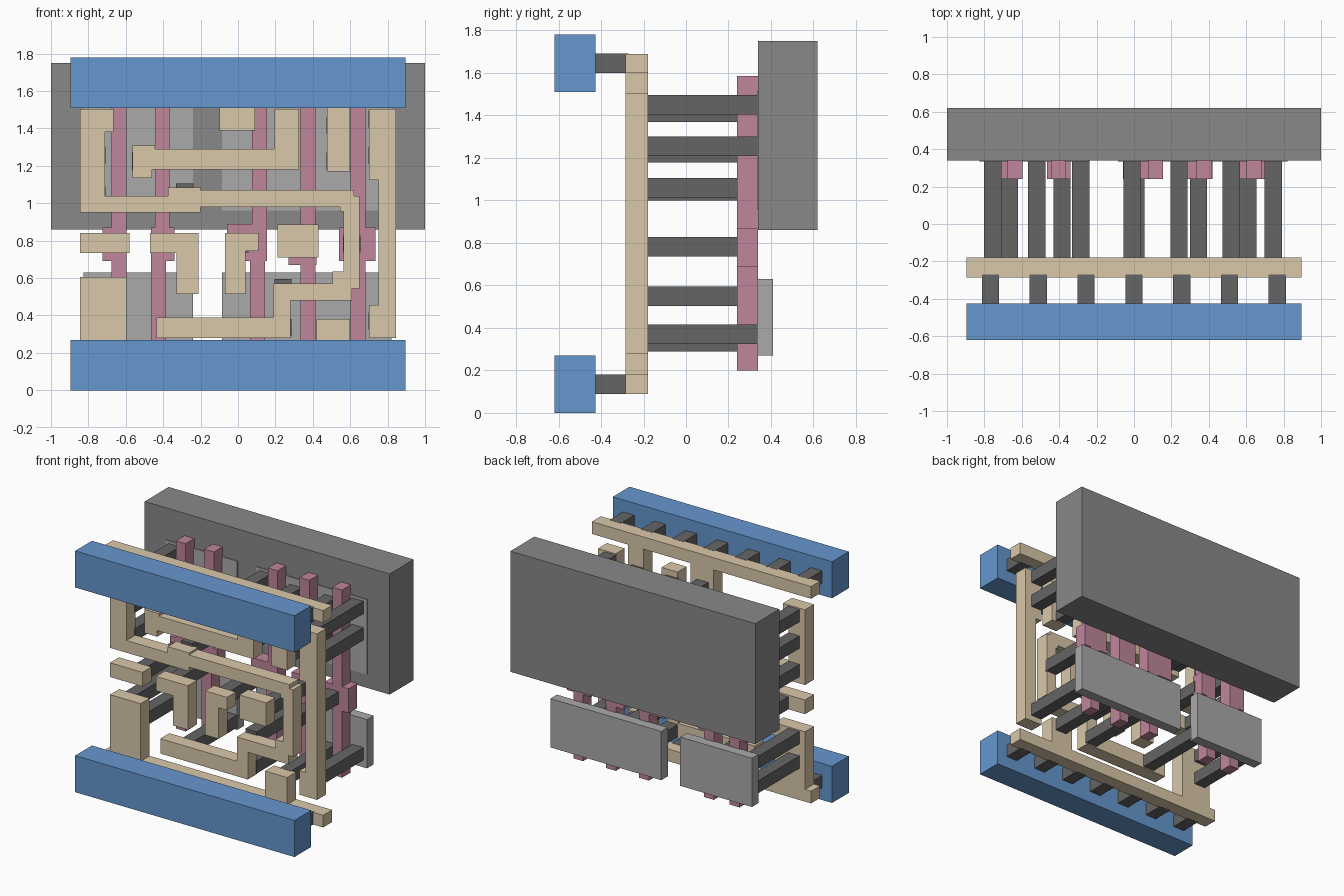
import bpy, bmesh


def material(name, color):
    m = bpy.data.materials.new(name)
    m.diffuse_color = (*color, 1)
    return m


BLUE = material("rail_blue", (0.13, 0.31, 0.62))
TAN = material("wire_tan", (0.70, 0.58, 0.40))
PINK = material("gate_pink", (0.52, 0.24, 0.33))
DARK = material("contact_grey", (0.13, 0.13, 0.13))
MID = material("well_grey", (0.25, 0.25, 0.25))
LIGHT = material("diffusion_grey", (0.40, 0.40, 0.40))


def slab(name, pts, y0, y1, mat):
    """Extrude an outline in the x-z plane from y0 to y1."""
    pts = [p for i, p in enumerate(pts) if p != pts[i - 1]]
    bm = bmesh.new()
    face = bm.faces.new([bm.verts.new((x, y0, z)) for x, z in pts])
    ext = bmesh.ops.extrude_face_region(bm, geom=[face])
    moved = [v for v in ext["geom"] if isinstance(v, bmesh.types.BMVert)]
    bmesh.ops.translate(bm, verts=moved, vec=(0, y1 - y0, 0))
    bmesh.ops.recalc_face_normals(bm, faces=bm.faces)
    me = bpy.data.meshes.new(name)
    bm.to_mesh(me)
    bm.free()
    me.materials.append(mat)
    ob = bpy.data.objects.new(name, me)
    bpy.context.collection.objects.link(ob)
    return ob


def box(name, x0, x1, y0, y1, z0, z1, mat):
    return slab(name, [(x0, z0), (x1, z0), (x1, z1), (x0, z1)], y0, y1, mat)


def wire(name, pts):
    return slab(name, pts, -0.285, -0.18, TAN)


def contact(name, x, z, y0, y1):
    return box(name, x - .046, x + .046, y0, y1, z - .046, z + .046, DARK)


# Outer power rails and the short plugs behind them
for side, z0, zc in (("bottom", 0, .135), ("top", 1.51, 1.645)):
    box(side + "_rail", -.895, .895, -.62, -.425, z0, z0 + .27, BLUE)
    for i in range(7):
        contact(side + "_rail_plug", -.767 + i * .2555, zc, -.43, -.27)

# Inner rails with their branches
wire("top_inner_rail", [
    (-.895, 1.6), (-.1, 1.6), (-.1, 1.39), (.09, 1.39), (.09, 1.6),
    (.475, 1.6), (.475, 1.17), (.6, 1.17), (.6, 1.6), (.895, 1.6),
    (.895, 1.69), (-.895, 1.69)])
wire("bottom_inner_rail", [
    (-.895, .09), (.895, .09), (.895, .18), (.6, .18), (.6, .38),
    (.42, .38), (.42, .18), (-.595, .18), (-.595, .605), (-.845, .605),
    (-.845, .18), (-.895, .18)])

# Local wiring
wire("long_wire", [
    (-.845, 1.505), (-.665, 1.505), (-.665, 1.38), (-.71, 1.38), (-.71, 1.04),
    (-.375, 1.04), (-.375, 1.085), (-.2, 1.085), (-.2, 1.07), (.62, 1.07),
    (.62, 1.04), (.65, 1.04), (.65, .545), (.61, .545), (.61, .48),
    (.28, .48), (.28, .28), (-.435, .28), (-.435, .39), (.19, .39),
    (.19, .57), (.505, .57), (.505, .635), (.565, .635), (.565, .955),
    (.545, .955), (.545, .98), (-.2, .98), (-.2, .95), (-.845, .95)])
wire("upper_wire", [
    (-.565, 1.31), (-.445, 1.31), (-.445, 1.29), (.195, 1.29), (.195, 1.505),
    (.325, 1.505), (.325, 1.18), (-.46, 1.18), (-.46, 1.135), (-.565, 1.135)])
wire("right_wire", [
    (.7, 1.505), (.845, 1.505), (.845, .28), (.7, .28), (.7, .457),
    (.75, .457), (.75, 1.125), (.7, 1.125)])
wire("input_pad_a", [(-.845, .735), (-.58, .735), (-.58, .84), (-.845, .84)])
wire("input_pad_b", [(-.47, .84), (-.21, .84), (-.21, .515), (-.33, .515),
                     (-.33, .735), (-.47, .735)])
wire("input_pad_c", [(-.07, .84), (.11, .84), (.11, .745), (.04, .745),
                     (.04, .515), (-.07, .515)])
wire("input_pad_d", [(.21, .71), (.43, .71), (.43, .885), (.21, .885)])

# Gate strips, each widened to a pad half way up: top x, bottom x, pad range
for t, b, p0, p1, z0, z1 in (
        (-.675, -.675, -.725, -.595, .69, .87),
        (-.445, -.465, -.465, -.34, .69, .87),
        (.075, .065, -.06, .155, .69, .89),
        (.335, .335, .27, .42, .67, .87),
        (.602, .602, .54, .735, .69, .87)):
    t1, b1 = t + .08, b + .08
    slab("gate_strip", [
        (b, .2), (b, z0), (p0, z0), (p0, z1), (t, z1), (t, 1.585),
        (t1, 1.585), (t1, z1), (p1, z1), (p1, z0), (b1, z0), (b1, .2)],
        .24, .34, PINK)

# Long contacts from the wiring to the gates
for x in (-.665, -.385, .01, .345, .608):
    contact("gate_contact", x, .782, -.19, .26)

# Longer contacts from the wiring to the diffusion plates
for x, zs in (
        (-.755, (1.45, 1.255, 1.045, .55, .37)),
        (-.52, (1.225,)),
        (-.285, (1.06, .335)),
        (-.01, (1.45,)),
        (.24, (1.415, 1.255, .55, .335)),
        (.52, (1.415, 1.225, .335)),
        (.745, (1.45, 1.255, .37))):
    for z in zs:
        contact("diffusion_contact", x, z, -.19, .345)

# Diffusion plates and the large well block
for side, x0, x1 in (("left", -.825, -.24), ("right", -.085, .82)):
    box(side + "_lower_diffusion", x0, x1, .333, .41, .27, .63, LIGHT)
    box(side + "_upper_diffusion", x0, x1, .333, .36, .96, 1.515, LIGHT)
box("well_block", -1, 1, .34, .62, .86, 1.75, MID)
